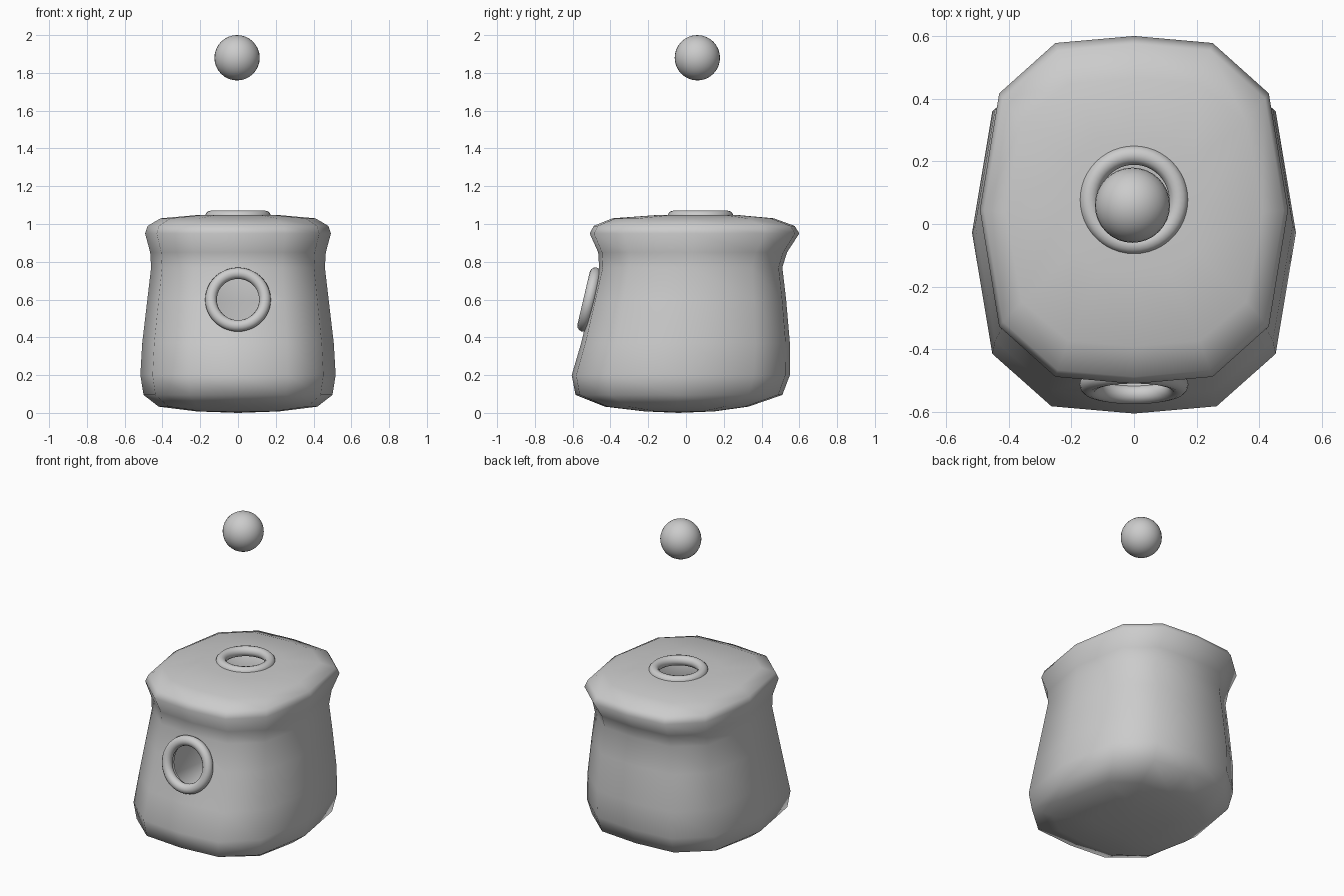
import bpy, bmesh, math
from mathutils import Vector

if "Cube" in bpy.data.objects:
    bpy.data.objects.remove(bpy.data.objects["Cube"])

TILT = math.radians(13.2)
ENTRY = Vector((0, -0.512, 0.6))
TOP = Vector((0, 0.077, 1.04))

# twelve-sided cross-section, normalised to half width and half depth
QUARTER = [(0, 1), (0.51, 0.96), (0.875, 0.67)]
SECTION = (QUARTER + [(1, 0)] + [(x, -y) for x, y in reversed(QUARTER)]
           + [(-x, -y) for x, y in QUARTER[1:]] + [(-1, 0)]
           + [(-x, y) for x, y in reversed(QUARTER[1:])])

# levels of the pot: height, half width, front y, back y
LEVELS = [
    (0.008, 0.22, -0.22, 0.15), (0.033, 0.42, -0.43, 0.33),
    (0.095, 0.50, -0.585, 0.51), (0.20, 0.517, -0.605, 0.55),
    (0.37, 0.507, -0.555, 0.55), (0.60, 0.48, -0.50, 0.53),
    (0.77, 0.46, -0.46, 0.51), (0.85, 0.465, -0.465, 0.535),
    (0.95, 0.492, -0.51, 0.60), (0.99, 0.478, -0.488, 0.575),
    (1.03, 0.41, -0.39, 0.465), (1.047, 0.22, -0.16, 0.28),
]


def select(obj):
    bpy.ops.object.select_all(action='DESELECT')
    obj.select_set(True)
    bpy.context.view_layer.objects.active = obj


def smooth(obj, angle):
    select(obj)
    bpy.ops.object.shade_smooth_by_angle(angle=math.radians(angle))


def ring(name, location, tilt):
    bpy.ops.mesh.primitive_torus_add(
        major_radius=0.143, minor_radius=0.031, major_segments=48,
        minor_segments=12, location=location, rotation=(tilt, 0, 0))
    bpy.context.object.name = name
    smooth(bpy.context.object, 180)


def cut_hole(obj, location, tilt):
    bpy.ops.mesh.primitive_cylinder_add(
        vertices=48, radius=0.125, depth=0.3, location=location, rotation=(tilt, 0, 0))
    cutter = bpy.context.object
    mod = obj.modifiers.new("hole", 'BOOLEAN')
    mod.operation = 'DIFFERENCE'
    mod.solver = 'EXACT'
    mod.object = cutter
    select(obj)
    bpy.ops.object.modifier_apply(modifier=mod.name)
    bpy.data.objects.remove(cutter)


# hollow pot-shaped body
bm = bmesh.new()
loops = []
for z, hx, front, back in LEVELS:
    cy, hy = (front + back) / 2, (back - front) / 2
    loops.append([bm.verts.new((x * hx, cy + y * hy, z)) for x, y in SECTION])
n = len(SECTION)
for a, b in zip(loops, loops[1:]):
    for i in range(n):
        bm.faces.new((a[i], a[(i + 1) % n], b[(i + 1) % n], b[i]))
for loop, tip in ((loops[0], (0, -0.04, 0)), (loops[-1], (0, 0.06, 1.05))):
    v = bm.verts.new(tip)
    for i in range(n):
        bm.faces.new((loop[i], loop[(i + 1) % n], v))
bmesh.ops.recalc_face_normals(bm, faces=bm.faces)
mesh = bpy.data.meshes.new("body")
bm.to_mesh(mesh)
bm.free()
body = bpy.data.objects.new("body", mesh)
bpy.context.collection.objects.link(body)
shell = body.modifiers.new("shell", 'SOLIDIFY')
shell.thickness = 0.025
shell.offset = -1
select(body)
bpy.ops.object.modifier_apply(modifier=shell.name)

# round openings in the lid and the front wall, each with a raised rim
cut_hole(body, TOP, 0)
cut_hole(body, ENTRY, math.pi / 2 - TILT)
smooth(body, 65)
ring("top_rim", TOP, 0)
ring("front_rim", ENTRY, math.pi / 2 - TILT)

# floating ball
bpy.ops.mesh.primitive_uv_sphere_add(segments=32, ring_count=16, radius=0.12,
                                     location=(-0.005, 0.06, 1.88))
bpy.context.object.name = "floating_ball"
smooth(bpy.context.object, 180)
